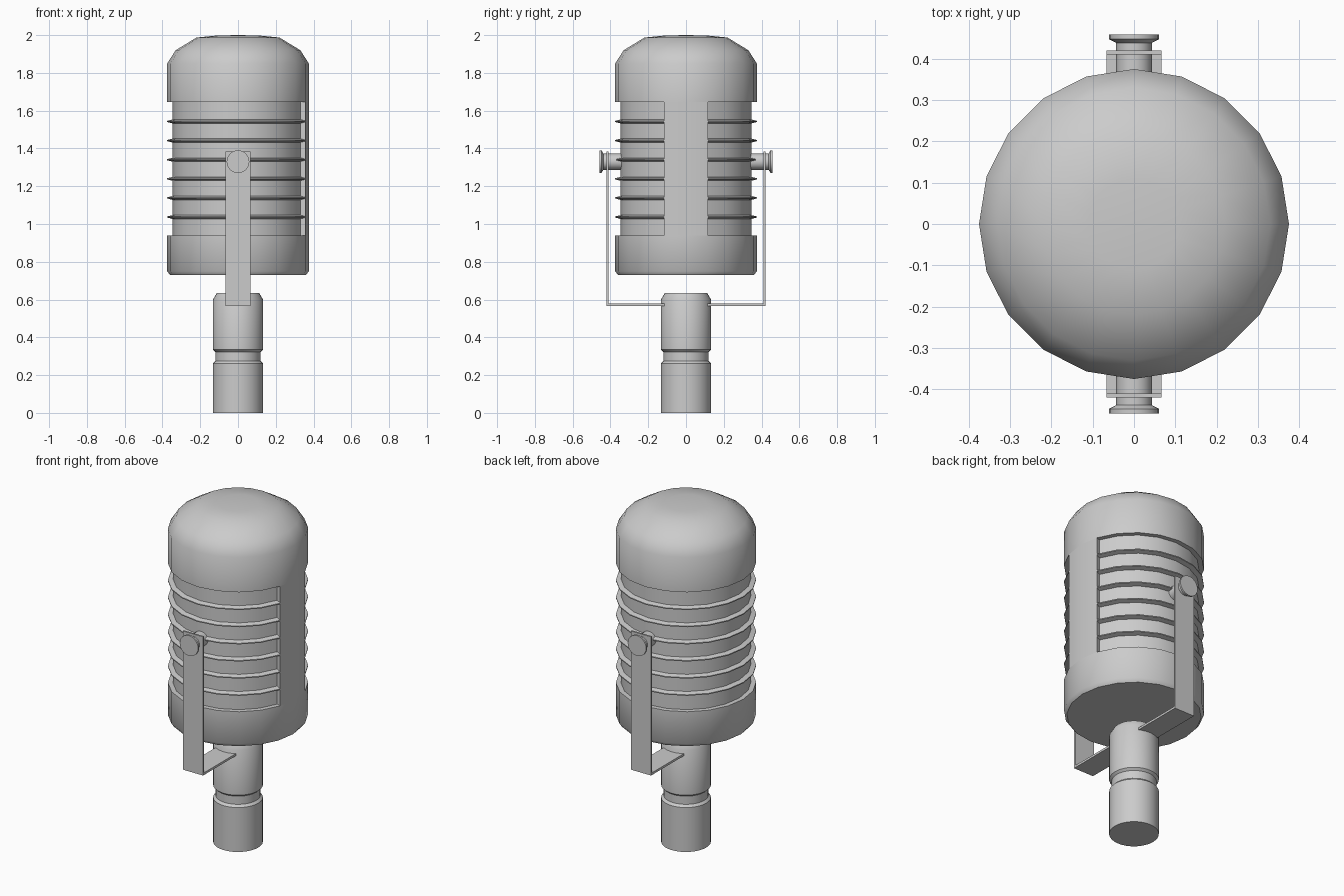
import bpy, bmesh, math
from mathutils import Matrix

if "Cube" in bpy.data.objects:
    bpy.data.objects.remove(bpy.data.objects["Cube"])


def finish(name, bm, smooth=40):
    me = bpy.data.meshes.new(name)
    bm.to_mesh(me)
    bm.free()
    ob = bpy.data.objects.new(name, me)
    bpy.context.collection.objects.link(ob)
    bpy.ops.object.select_all(action='DESELECT')
    ob.select_set(True)
    bpy.context.view_layer.objects.active = ob
    bpy.ops.object.shade_smooth_by_angle(angle=math.radians(smooth))
    return ob


def lathe(name, profile, sides, first=0, count=None, matrix=None):
    """Revolve (radius, z) points, bottom to top, over some or all sides."""
    count = count or sides
    bm = bmesh.new()
    cols = []
    for i in range(count + 1):
        a = 2 * math.pi * (first + i) / sides
        cols.append([bm.verts.new((r * math.cos(a), r * math.sin(a), z)) for r, z in profile])
    for a, b in zip(cols, cols[1:]):
        for j in range(len(profile) - 1):
            bm.faces.new((a[j], b[j], b[j + 1], a[j + 1]))
    bmesh.ops.remove_doubles(bm, verts=bm.verts, dist=1e-5)
    if matrix:
        bm.transform(matrix)
    return finish(name, bm)


def mirror_y(ob):
    m = ob.modifiers.new("mirror", 'MIRROR')
    m.use_axis = (False, True, False)


R, CORE, SIDES = 0.375, 0.348, 20
LOW, HIGH = 0.94, 1.645

# Solid lower shell and domed cap
lathe("lower_shell", [(0, 0.73), (0.36, 0.73), (R, 0.75), (R, LOW), (CORE, LOW)], SIDES)
lathe("domed_cap", [(CORE, HIGH), (R, HIGH), (R, 1.85), (0.33, 1.92),
                    (0.22, 1.987), (0.11, 1.998), (0, 2.0)], SIDES)

# Recessed grille with six tapered ribs, open on the +x side
grille = [(CORE, LOW)]
for k in range(6):
    z = 1.037 + k * 0.1012
    grille += [(CORE, z - 0.01), (R, z - 0.003), (R, z + 0.003), (CORE, z + 0.01)]
grille.append((CORE, HIGH))
lathe("grille", grille, SIDES, 1, SIDES - 2)

# Flush strip closing the grille on the +x side
bm = bmesh.new()
step = 2 * math.pi / SIDES
plan = [(CORE, -step), (R, -step), (R, 0), (R, step), (CORE, step)]
rows = [[bm.verts.new((r * math.cos(a), r * math.sin(a), z)) for r, a in plan] for z in (LOW, HIGH)]
for j in range(len(plan) - 1):
    bm.faces.new((rows[0][j], rows[0][j + 1], rows[1][j + 1], rows[1][j]))
finish("side_strip", bm)

# Grooved stand post
lathe("stand_post", [(0, 0), (0.133, 0), (0.133, 0.262), (0.12, 0.275), (0.12, 0.323),
                     (0.133, 0.335), (0.133, 0.60), (0.112, 0.635), (0, 0.635)], 32)

# Bent flat bracket, one arm mirrored to the other side
bm = bmesh.new()
bend = [(-0.10, 0.567), (-0.42, 0.567), (-0.42, 1.385), (-0.41, 1.385), (-0.41, 0.58), (-0.10, 0.58)]
face = bm.faces.new([bm.verts.new((-0.066, y, z)) for y, z in bend])
new = bmesh.ops.extrude_face_region(bm, geom=[face])["geom"]
bmesh.ops.translate(bm, vec=(0.132, 0, 0), verts=[v for v in new if isinstance(v, bmesh.types.BMVert)])
bmesh.ops.recalc_face_normals(bm, faces=bm.faces)
mirror_y(finish("bracket_arm", bm, 30))

# Pivot screws pointing out along y
turn = Matrix.Translation((0, 0, 1.33)) @ Matrix.Rotation(math.pi / 2, 4, 'X')
mirror_y(lathe("pivot_screw", [(0.043, 0.335), (0.043, 0.438), (0.06, 0.447),
                               (0.06, 0.458), (0, 0.458)], 24, matrix=turn))
